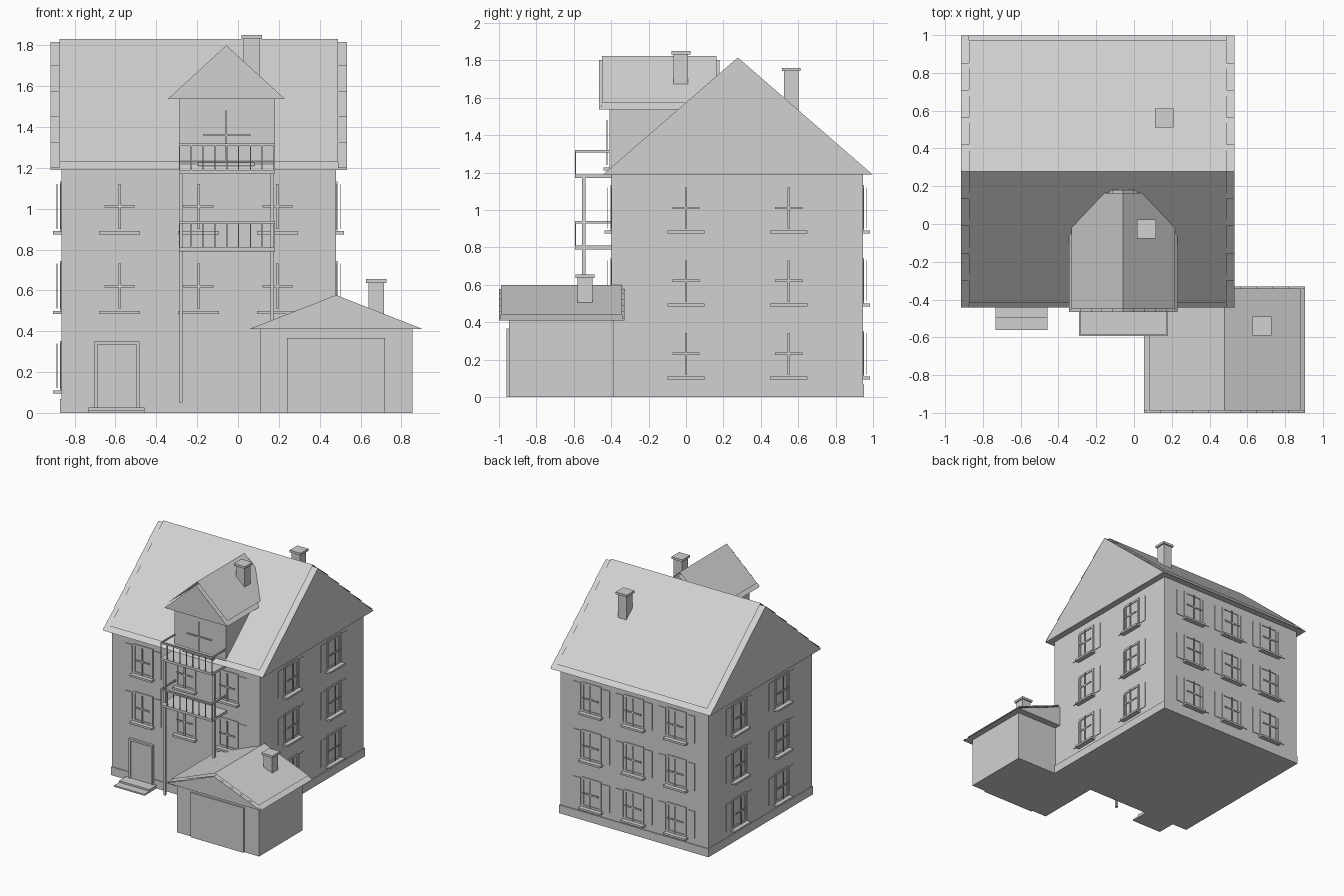
import bpy, bmesh
from math import radians
from mathutils import Vector

cube = bpy.data.objects.get("Cube")
if cube:
    bpy.data.objects.remove(cube, do_unlink=True)

grey = bpy.data.materials.new("plain_grey")
grey.use_nodes = True
grey.diffuse_color = (0.64, 0.64, 0.64, 1)
grey.node_tree.nodes["Principled BSDF"].inputs["Base Color"].default_value = grey.diffuse_color


def add_object(name, mesh, loc=(0, 0, 0), turn=0):
    ob = bpy.data.objects.new(name, mesh)
    ob.location = loc
    ob.rotation_euler.z = radians(turn)
    bpy.context.scene.collection.objects.link(ob)
    return ob


def box(bm, x, y, z):
    """Box from three (low, high) ranges."""
    made = bmesh.ops.create_cube(bm, size=1)
    lo, hi = Vector((x[0], y[0], z[0])), Vector((x[1], y[1], z[1]))
    for v in made["verts"]:
        v.co = Vector((lo[i] + (v.co[i] + 0.5) * (hi[i] - lo[i]) for i in range(3)))


def mesh_of(name, bm):
    me = bpy.data.meshes.new(name)
    bm.to_mesh(me)
    bm.free()
    me.materials.append(grey)
    return me


def boxes(name, *ranges):
    bm = bmesh.new()
    for r in ranges:
        box(bm, *r)
    return add_object(name, mesh_of(name, bm))


def frame_ring(bm, w, z0, z1, t, depth, sill=True):
    """Flat frame around an opening, facing -y."""
    y = (-depth, 0.005)
    for s in (-1, 1):
        box(bm, sorted((s * w, s * (w - t))), y, (z0, z1))
    box(bm, (t - w, w - t), y, (z1 - t, z1))
    if sill:
        box(bm, (t - w, w - t), y, (z0, z0 + t))


def roof(name, along_x, mid, half, z0, z1, ends, end_inset, eave_inset, lift):
    """Closed gable prism, a raised covering sheet and stepped verge tiles."""
    def at(a, s, up=0):
        z = z1 - (z1 - z0) * abs(s) / half + up
        return (a, mid + s, z) if along_x else (mid + s, a, z)

    bm = bmesh.new()
    a, b = [[bm.verts.new(at(e, s)) for s in (-half, 0, half)] for e in ends]
    bm.faces.new(a)
    bm.faces.new(b)
    for i in range(3):
        j = (i + 1) % 3
        bm.faces.new((a[i], a[j], b[j], b[i]))
    bmesh.ops.recalc_face_normals(bm, faces=bm.faces)
    add_object(name, mesh_of(name, bm))

    bm = bmesh.new()

    def sheet(a0, a1, s0, s1, up0, up1):
        face = bm.faces.new([bm.verts.new(p) for p in (
            at(a0, s0, up0), at(a1, s0, up0), at(a1, s1, up1), at(a0, s1, up1))])
        face.normal_update()
        if face.normal.z < 0:
            face.normal_flip()

    e0, e1 = ends[0] + end_inset, ends[1] - end_inset
    step = half / 5
    for side in (-1, 1):
        sheet(e0, e1, 0, side * (half - eave_inset), lift, lift)
        for k in range(5):
            for p, q in ((ends[0], e0), (e1, ends[1])):
                sheet(p, q, side * k * step, side * (k + 1) * step, 0.001, 0.01)
    add_object(name + "_covering", mesh_of(name + "_covering", bm))


def chimney(name, x, y, z0, z1):
    s, c = 0.039, 0.05
    boxes(name, ((x - s, x + s), (y - s, y + s), (z0, z1 - 0.018)),
          ((x - c, x + c), (y - c, y + c), (z1 - 0.018, z1)))


# House walls and plinth
boxes("house_walls", ((-0.865, 0.48), (-0.397, 0.945), (0.02, 1.195)))
boxes("house_plinth", ((-0.871, 0.487), (-0.403, 0.952), (0, 0.068)))
roof("main_roof", True, 0.277, 0.72, 1.19, 1.815, (-0.917, 0.533), 0.044, 0.025, 0.016)

# Dormer
boxes("dormer_walls", ((-0.29, 0.18), (-0.41, 0.1), (1.18, 1.54)))
roof("dormer_roof", False, -0.057, 0.286, 1.538, 1.80, (-0.465, 0.18), 0.016, 0.012, 0.024)
boxes("dormer_window_bars",
      ((-0.061, -0.053), (-0.425, -0.421), (1.24, 1.48)),
      ((-0.17, 0.06), (-0.425, -0.421), (1.355, 1.366)))
boxes("dormer_sill", ((-0.197, 0.082), (-0.44, -0.408), (1.21, 1.226)))

# Garage
boxes("garage_walls", ((0.107, 0.855), (-0.947, -0.385), (0, 0.412)))
boxes("garage_door", ((0.24, 0.72), (-0.96, -0.94), (0, 0.367)))
roof("garage_roof", False, 0.48, 0.426, 0.41, 0.577, (-1.0, -0.33), 0.012, 0.025, 0.022)

# Chimneys
chimney("back_chimney", 0.16, 0.562, 1.48, 1.76)
chimney("dormer_chimney", 0.067, -0.027, 1.62, 1.85)
chimney("garage_chimney", 0.677, -0.54, 0.46, 0.655)

# Windows: one mesh shared by every opening, origin at the centre on the wall
bm = bmesh.new()
frame_ring(bm, 0.088, -0.12, 0.122, 0.016, 0.007)
box(bm, (-0.006, 0.006), (-0.023, -0.019), (-0.11, 0.11))
box(bm, (-0.073, 0.073), (-0.023, -0.019), (-0.006, 0.006))
box(bm, (-0.1, 0.1), (-0.04, 0.0), (-0.137, -0.121))
for s in (-1, 1):
    box(bm, sorted((s * 0.1, s * 0.164)), (-0.005, 0.005), (-0.11, 0.11))
window_mesh = mesh_of("window", bm)

rows = (0.231, 0.621, 1.011)
columns = (-0.58, -0.193, 0.193)
depths = (0.0, 0.55)
for i, z in enumerate(rows):
    for x in columns:
        if i:
            add_object("front_window", window_mesh, (x, -0.397, z))
        add_object("back_window", window_mesh, (x, 0.945, z), 180)
    for y in depths:
        add_object("left_window", window_mesh, (0.48, y, z), 90)
        add_object("right_window", window_mesh, (-0.865, y, z), -90)

# Front door and steps
bm = bmesh.new()
frame_ring(bm, 0.11, 0.025, 0.35, 0.016, 0.02, sill=False)
box(bm, (-0.094, 0.094), (-0.01, 0.005), (0.025, 0.334))
add_object("front_door", mesh_of("front_door", bm), (-0.593, -0.397, 0))
boxes("door_steps", ((-0.733, -0.458), (-0.56, -0.39), (0, 0.012)),
      ((-0.733, -0.458), (-0.495, -0.39), (0.012, 0.026)))

# Balconies: floor, front balusters and three handrails
left, right, front = -0.29, 0.18, -0.594
for name, z in (("lower_balcony", 0.81), ("upper_balcony", 1.19)):
    boxes(name + "_floor", ((left, right), (front, -0.39), (z - 0.02, z)))
    top = (z + 0.118, z + 0.13)
    parts = [((left, right), (front, front + 0.01), top)]
    for x in (left, right - 0.01):
        parts.append(((x, x + 0.01), (front, -0.39), top))
    for k in range(9):
        x = left + k * (right - left - 0.006) / 8
        parts.append(((x, x + 0.006), (front, front + 0.006), (z, z + 0.12)))
    boxes(name + "_railing", *parts)

# Balcony posts
for x in (-0.28, 0.168):
    boxes("balcony_post", ((x - 0.009, x + 0.009), (-0.556, -0.538), (0.05, 1.175)))
